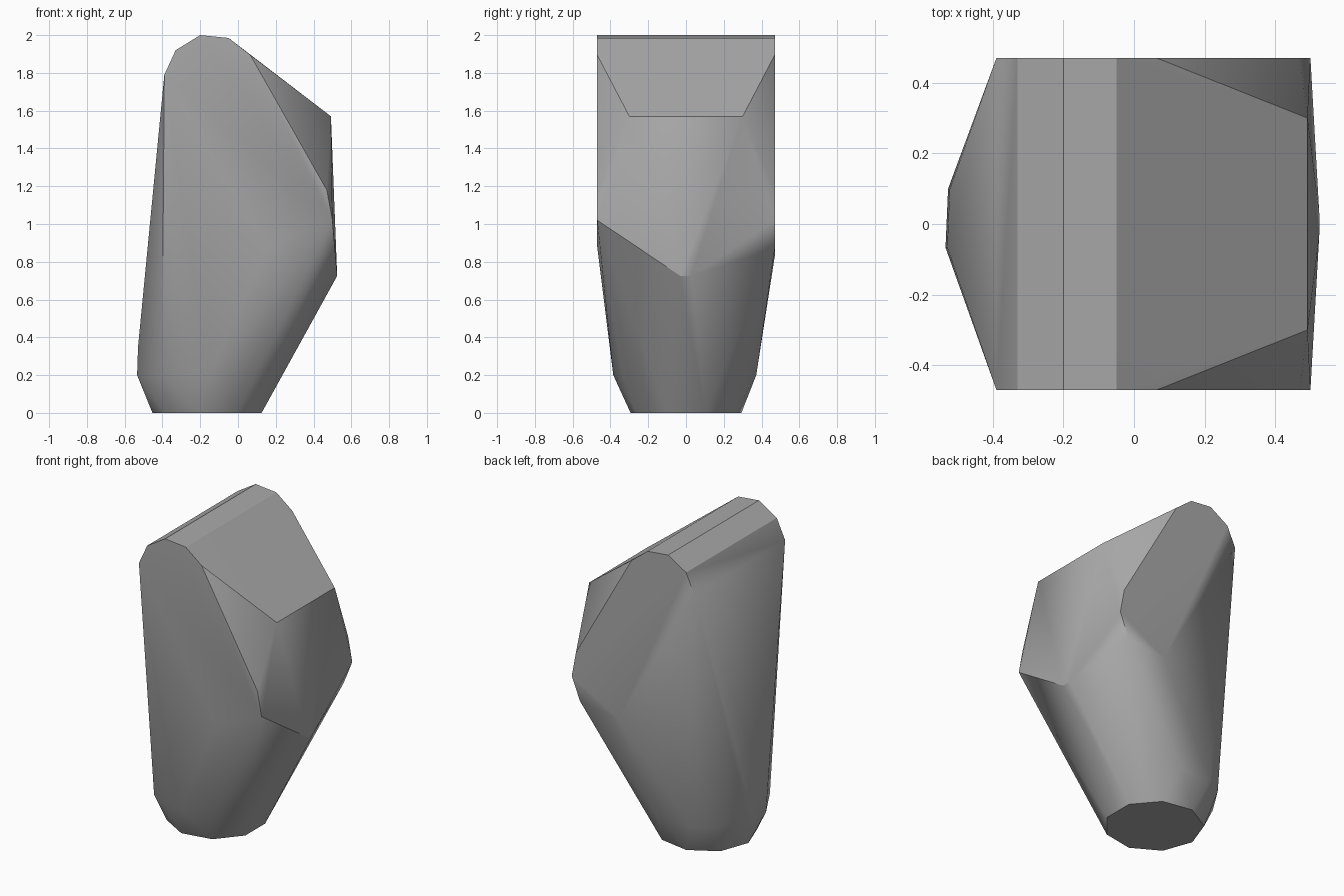
import bpy, bmesh
from math import radians, cos, sin

cube = bpy.data.objects.get("Cube")
if cube:
    bpy.data.objects.remove(cube, do_unlink=True)

HALF = 0.47      # half width between the two flat sides
AXIS_X = -0.155  # centre of the round foot


def ring(radius, z, angles):
    return [(AXIS_X + radius * cos(radians(a)), radius * sin(radians(a)), z)
            for a in angles]


def both_sides(x, y, z):
    return [(x, y, z), (x, -y, z)]


points = []

# Rounded crown and long edge of the flat sides
for x, z in [(-0.39, 1.79), (-0.33, 1.92), (-0.2, 2.0), (-0.05, 1.985),
             (0.065, 1.895), (0.47, 1.18), (0.5, 1.02)]:
    points += both_sides(x, HALF, z)

# Chamfered nose and its lower tip
points += both_sides(0.492, 0.3, 1.57)
points += both_sides(0.525, 0.03, 0.725)

# Lower corners of the flat sides
points += [(0.16, -HALF, 0.88), (0.16, HALF, 0.83), (0.44, HALF, 0.87)]

# Nine sided foot and the wider ring above it
points += ring(0.298, 0, range(20, 380, 40))
points += ring(0.385, 0.2, [45, 75, 110, 130, 165, 190, 230, 270, 300])
points += ring(0.38, 0.35, [165, 190])

# Convex shell around all corners
bm = bmesh.new()
for p in points:
    bm.verts.new(p)
hull = bmesh.ops.convex_hull(bm, input=bm.verts)
loose = {v for v in hull["geom_interior"] + hull["geom_unused"]
         if isinstance(v, bmesh.types.BMVert)}
bmesh.ops.delete(bm, geom=list(loose), context='VERTS')
bmesh.ops.dissolve_limit(bm, angle_limit=radians(1), verts=bm.verts, edges=bm.edges)
bmesh.ops.recalc_face_normals(bm, faces=bm.faces)
mesh = bpy.data.meshes.new("faceted_block")
bm.to_mesh(mesh)
bm.free()

block = bpy.data.objects.new("faceted_block", mesh)
bpy.context.collection.objects.link(block)

# Plain grey surface
grey = bpy.data.materials.new("plain_grey")
grey.use_nodes = True
color = (0.4, 0.4, 0.4, 1)
grey.diffuse_color = color
grey.node_tree.nodes["Principled BSDF"].inputs["Base Color"].default_value = color
mesh.materials.append(grey)

bpy.ops.object.select_all(action='DESELECT')
block.select_set(True)
bpy.context.view_layer.objects.active = block
bpy.ops.object.shade_smooth_by_angle(angle=radians(30))
